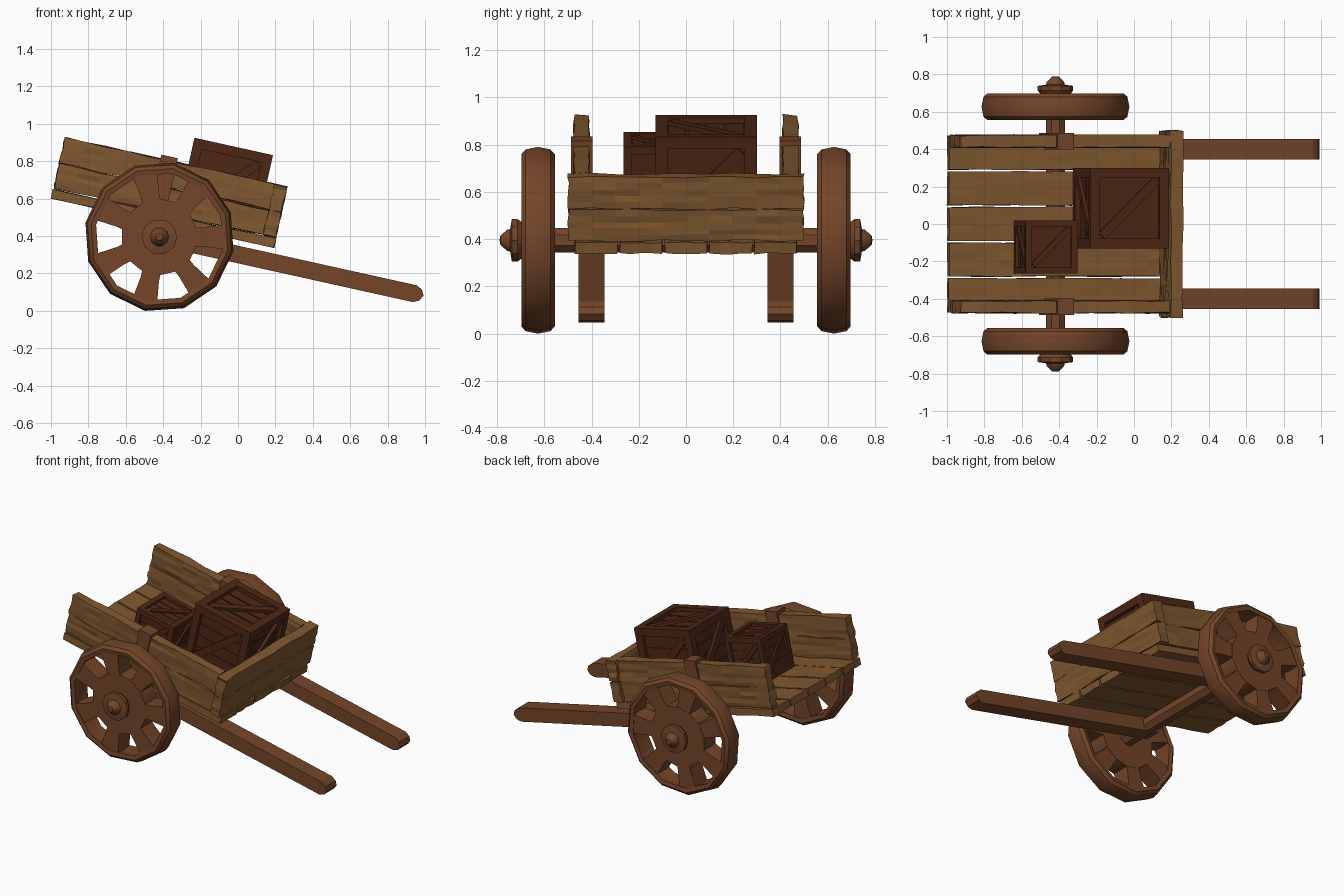
import bpy, bmesh, random
from math import sin, cos, pi, radians, atan2, hypot
from mathutils import Matrix, Vector

if "Cube" in bpy.data.objects:
    bpy.data.objects.remove(bpy.data.objects["Cube"])

random.seed(4)
AX, AZ = -0.42, 0.395
# the cart body leans forward around the axle
TILT = Matrix.Translation((AX, 0, AZ)) @ Matrix.Rotation(radians(12.5), 4, 'Y')
UPRIGHT = Matrix.Translation((AX, 0, AZ))


def material(name, rgb):
    m = bpy.data.materials.new(name)
    m.diffuse_color = (*rgb, 1)
    m.use_nodes = True
    m.node_tree.nodes["Principled BSDF"].inputs["Base Color"].default_value = m.diffuse_color
    return m


PLANK = material("plank_wood", (0.215, 0.098, 0.03))
BEAM = material("beam_wood", (0.175, 0.06, 0.022))
CRATE = material("crate_wood", (0.075, 0.02, 0.008))


def finish(bm, name, mat, frame, smooth=False):
    bmesh.ops.remove_doubles(bm, verts=bm.verts, dist=1e-5)
    bmesh.ops.recalc_face_normals(bm, faces=bm.faces)
    me = bpy.data.meshes.new(name)
    bm.to_mesh(me)
    bm.free()
    me.materials.append(mat)
    ob = bpy.data.objects.new(name, me)
    bpy.context.collection.objects.link(ob)
    ob.matrix_world = frame
    if smooth:
        bpy.context.view_layer.objects.active = ob
        ob.select_set(True)
        bpy.ops.object.shade_smooth_by_angle(angle=radians(32))
        ob.select_set(False)
    return ob


def add_box(bm, lo, hi, m=Matrix()):
    lo, hi = Vector(lo), Vector(hi)
    mat = m @ Matrix.Translation((lo + hi) / 2) @ Matrix.Diagonal((*(hi - lo), 1))
    bmesh.ops.create_cube(bm, size=1, matrix=mat)


def box(name, lo, hi, mat, frame=TILT):
    bm = bmesh.new()
    add_box(bm, lo, hi)
    finish(bm, name, mat, frame)


def plank(name, lo, hi, cuts, amount=0.005):
    """Box with rough, slightly wavy edges; cuts = loops along x, y, z."""
    bm = bmesh.new()
    add_box(bm, lo, hi)
    for axis, n in enumerate(cuts):
        if n:
            es = [e for e in bm.edges
                  if abs((e.verts[0].co - e.verts[1].co).normalized()[axis]) > 0.9]
            bmesh.ops.subdivide_edges(bm, edges=es, cuts=n, use_grid_fill=True)
    for v in bm.verts:
        v.co += Vector([random.uniform(-amount, amount) for _ in range(3)])
    finish(bm, name, PLANK, TILT)


def add_prism(bm, pts, y0, y1):
    rings = [[bm.verts.new((x, y, z)) for x, z in pts] for y in (y0, y1)]
    n = len(pts)
    for i in range(n):
        j = (i + 1) % n
        bm.faces.new((rings[0][i], rings[0][j], rings[1][j], rings[1][i]))
    bm.faces.new(rings[0])
    bm.faces.new(rings[1])


def add_lathe(bm, prof, sides, start=0.0, closed=False):
    """Spin (radius, y) points around the y axis."""
    cols = []
    for k in range(sides):
        a = start + 2 * pi * k / sides
        cols.append([bm.verts.new((r * cos(a), y, r * sin(a))) for r, y in prof])
    n = len(prof)
    for k in range(sides):
        a, b = cols[k], cols[(k + 1) % sides]
        for i in range(n if closed else n - 1):
            j = (i + 1) % n
            bm.faces.new((a[i], a[j], b[j], b[i]))


# floor planks
for i in range(5):
    y = -0.475 + 0.19 * i
    plank(f"floor_plank_{i + 1}", (-0.61, y + 0.005, 0.077), (0.61, y + 0.185, 0.125),
          (8, 3, 0), 0.003)

# side walls and front wall, two planks high
for row, (w0, w1) in enumerate(((0.132, 0.266), (0.271, 0.41))):
    for s, side in ((-1, "front"), (1, "back")):
        y0, y1 = sorted((s * 0.41, s * 0.475))
        plank(f"{side}_side_plank_{row + 1}", (-0.608, y0, w0), (0.54, y1, w1), (9, 0, 4))
    plank(f"end_plank_{row + 1}", (0.54, -0.498, w0), (0.608, 0.498, w1), (0, 9, 4))

for s, side in ((-1, "front"), (1, "back")):
    # upright bracket tying the wall to the axle
    y0, y1 = sorted((s * 0.397, s * 0.487))
    box(f"{side}_bracket", (-0.085, y0, -0.02), (0.005, y1, 0.432), BEAM)

    # pulling shaft with rounded ends
    bm = bmesh.new()
    y0, y1 = sorted((s * 0.345, s * 0.455))
    add_prism(bm, [(-0.09, -0.02), (-0.06, -0.047), (1.40, -0.047), (1.432, -0.03),
                   (1.446, 0), (1.432, 0.028), (1.40, 0.045), (-0.06, 0.045),
                   (-0.09, 0.02)], y0, y1)
    finish(bm, f"{side}_shaft", BEAM, TILT)

    # wheel: twelve-sided rim, seven flared spokes, centre disc
    yc = s * 0.627
    bm = bmesh.new()
    add_lathe(bm, [(0.345, yc - 0.066), (0.372, yc - 0.071), (0.392, yc - 0.053),
                   (0.403, yc), (0.392, yc + 0.053), (0.372, yc + 0.071),
                   (0.345, yc + 0.066), (0.352, yc)], 12, radians(259), True)
    add_lathe(bm, [(0, yc - 0.064), (0.205, yc - 0.064), (0.205, yc + 0.064),
                   (0, yc + 0.064)], 14, pi / 14)
    for k in range(7):
        a = pi + 2 * pi * (k + 0.5) / 7
        pts = [(0.17, -0.05), (0.23, -0.05), (0.358, -0.068),
               (0.358, 0.068), (0.23, 0.05), (0.17, 0.05)]
        add_prism(bm, [(r * cos(a) - t * sin(a), r * sin(a) + t * cos(a)) for r, t in pts],
                  yc - 0.062, yc + 0.062)
    finish(bm, f"{side}_wheel", BEAM, UPRIGHT, True)

    # hub cap with pointed pin
    bm = bmesh.new()
    add_lathe(bm, [(0, s * 0.68), (0.07, s * 0.68), (0.095, s * 0.715), (0.095, s * 0.738),
                   (0.05, s * 0.745), (0.047, s * 0.758), (0.02, s * 0.787),
                   (0, s * 0.79)], 10)
    finish(bm, f"{side}_hub", BEAM, UPRIGHT, True)

# axle
bm = bmesh.new()
add_lathe(bm, [(0, -0.6), (0.056, -0.6), (0.056, 0.6), (0, 0.6)], 8, pi / 8)
finish(bm, "axle", BEAM, UPRIGHT)


def crate(name, centre, size):
    """Boarded cube with edge frame and one diagonal brace on each face."""
    bm = bmesh.new()
    h = size / 2
    f = size * 0.12
    d = size * 0.045
    c = h - d
    add_box(bm, (-c + d * .6,) * 3, (c - d * .6,) * 3)
    # edge frame
    for axis in range(3):
        for p in (-1, 1):
            for q in (-1, 1):
                lo, hi = [0] * 3, [0] * 3
                lo[axis], hi[axis] = -h, h
                for ax, sg in (((axis + 1) % 3, p), ((axis + 2) % 3, q)):
                    lo[ax], hi[ax] = sorted((sg * h, sg * (h - f)))
                add_box(bm, lo, hi)
    # face boards and brace, made for the top and turned to each side
    turns = [Matrix(), Matrix.Rotation(pi, 4, 'X')]
    turns += [Matrix.Rotation(k * pi / 2, 4, 'Z') @ Matrix.Rotation(pi / 2, 4, 'X')
              for k in range(4)]
    i = h - f
    for m in turns:
        w = 2 * i / 4
        for k in range(4):
            y = -i + k * w
            add_box(bm, (-i, y + w * .06, c - d), (i, y + w * .94, c - d * .3), m)
        L, b = i * 2 ** 0.5 - f * .4, f * .45
        add_box(bm, (-L, -b, c - d), (L, b, h - d * .35),
                m @ Matrix.Rotation(pi / 4, 4, 'Z'))
    finish(bm, name, CRATE, TILT @ Matrix.Translation(centre))


crate("large_crate", (0.283, 0.085, 0.343), 0.43)
crate("small_crate", (-0.112, -0.123, 0.27), 0.285)
